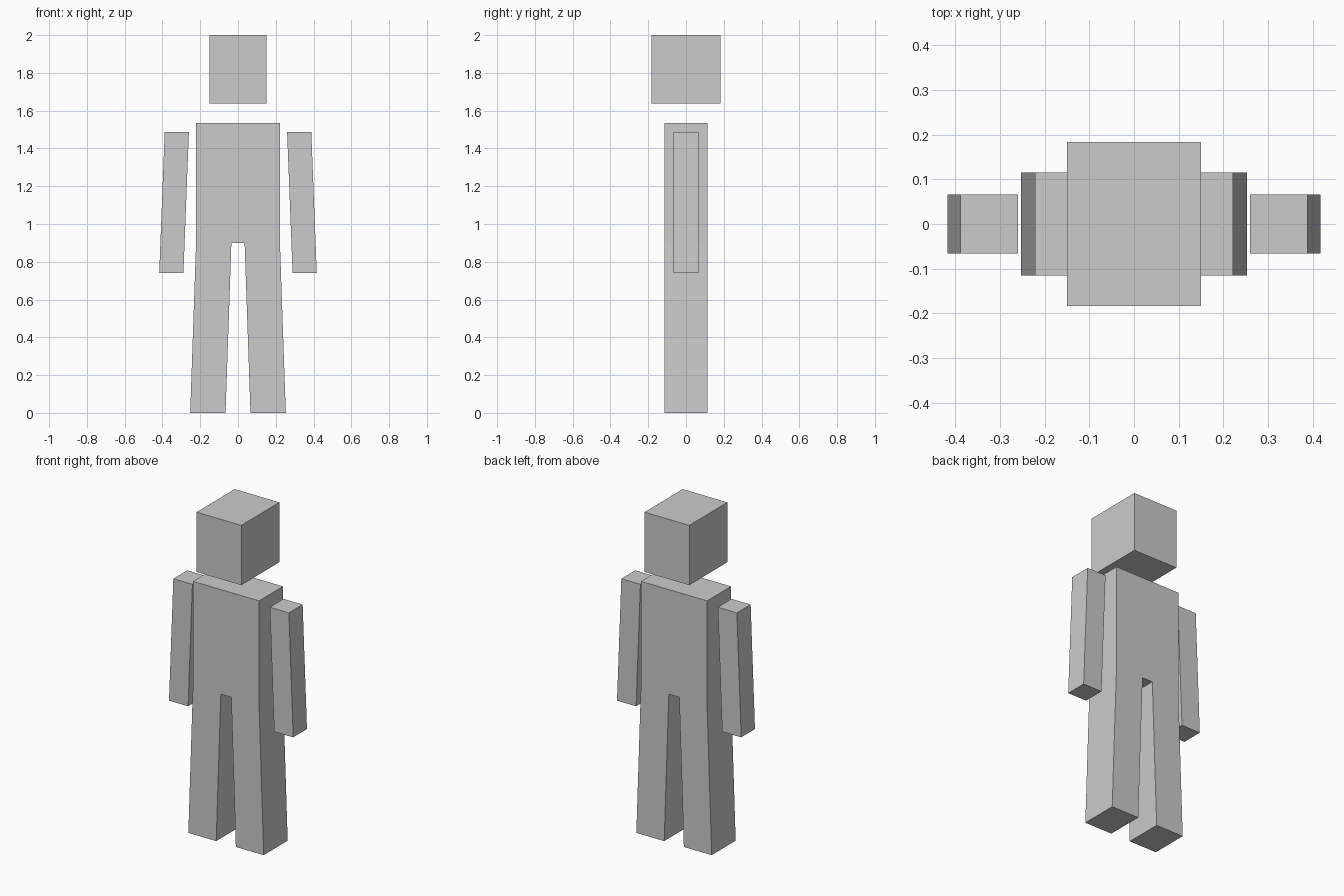
import bpy
import bmesh

cube = bpy.data.objects.get("Cube")
if cube:
    bpy.data.objects.remove(cube, do_unlink=True)

grey = bpy.data.materials.new("plain_grey")
grey.use_nodes = True
colour = (0.6, 0.6, 0.6, 1.0)
grey.diffuse_color = colour
grey.node_tree.nodes["Principled BSDF"].inputs["Base Color"].default_value = colour


def block(name, x0, x1, half_depth, z0, z1, lean=0.0):
    """Box spanning x0..x1 at its top, with its bottom shifted sideways by lean."""
    bm = bmesh.new()
    bmesh.ops.create_cube(bm, size=1.0)
    for v in bm.verts:
        top = v.co.z > 0
        v.co.x = (x1 if v.co.x > 0 else x0) + (0 if top else lean)
        v.co.y = half_depth if v.co.y > 0 else -half_depth
        v.co.z = z1 if top else z0
    mesh = bpy.data.meshes.new(name)
    bm.to_mesh(mesh)
    bm.free()
    mesh.materials.append(grey)
    obj = bpy.data.objects.new(name, mesh)
    bpy.context.collection.objects.link(obj)
    return obj


# Head floats above the torso
block("head", -0.15, 0.15, 0.183, 1.637, 2.0)
block("torso", -0.222, 0.222, 0.115, 0.9, 1.535)

# Limbs splay outwards towards the bottom, mirrored left and right
for side, s in (("left", 1), ("right", -1)):
    arm = sorted((s * 0.26, s * 0.388))
    leg = sorted((s * 0.035, s * 0.222))
    block(side + "_arm", *arm, 0.066, 0.74, 1.488, lean=s * 0.029)
    block(side + "_leg", *leg, 0.115, 0.0, 0.9, lean=s * 0.031)
